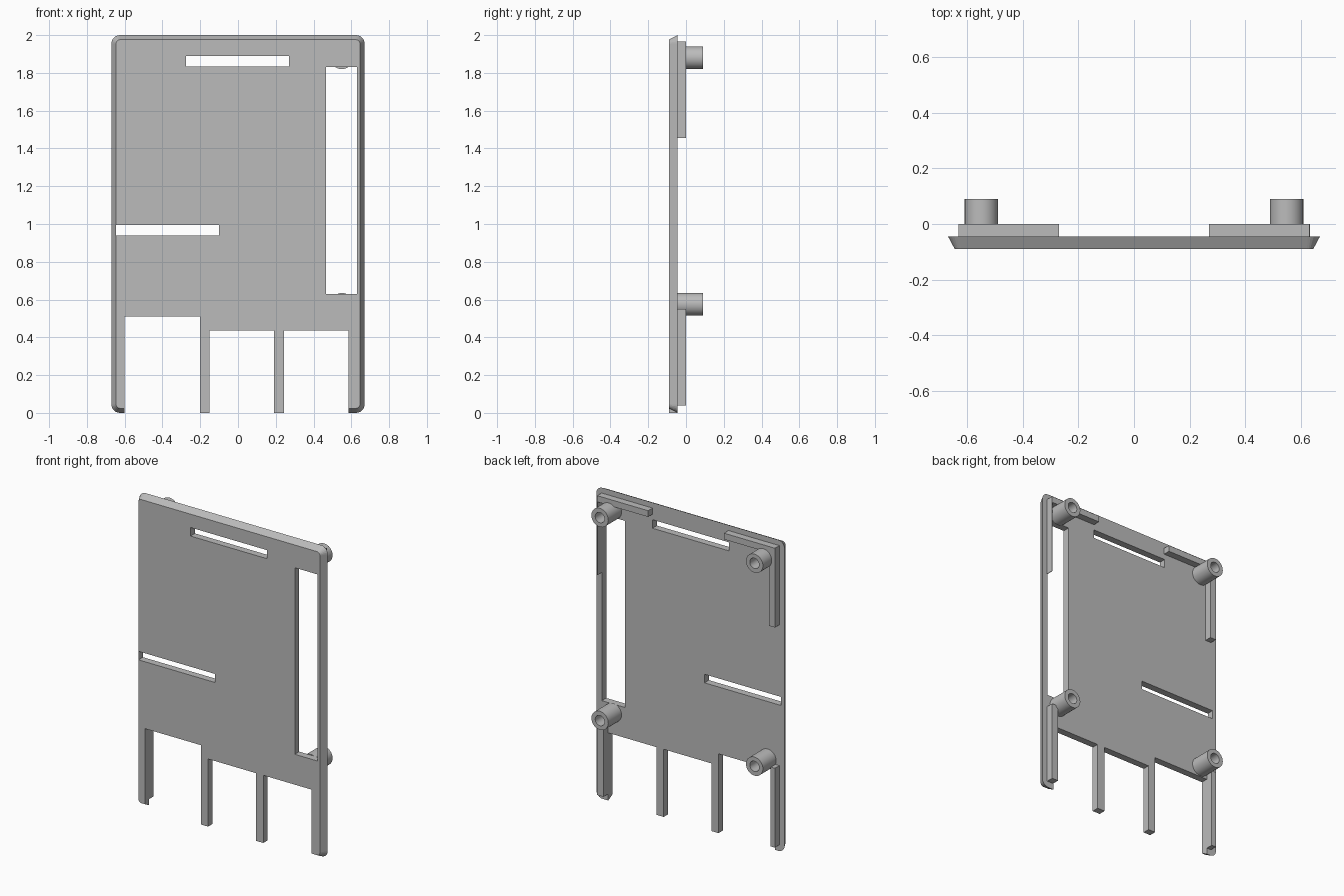
import bpy, bmesh, math
from mathutils import Matrix

if "Cube" in bpy.data.objects:
    bpy.data.objects.remove(bpy.data.objects["Cube"])

grey = bpy.data.materials.new("plain grey")
grey.use_nodes = True
GREY = (0.5, 0.5, 0.5, 1)
grey.diffuse_color = GREY
grey.node_tree.nodes["Principled BSDF"].inputs["Base Color"].default_value = GREY

FRONT, BACK, RAIL, TIP = -0.09, -0.045, 0.0, 0.09


def finish(name, bm):
    bmesh.ops.recalc_face_normals(bm, faces=bm.faces)
    mesh = bpy.data.meshes.new(name)
    bm.to_mesh(mesh)
    bm.free()
    mesh.materials.append(grey)
    obj = bpy.data.objects.new(name, mesh)
    bpy.context.collection.objects.link(obj)
    return obj


def box(name, x0, x1, y0, y1, z0, z1):
    bm = bmesh.new()
    m = Matrix.Translation(((x0 + x1) / 2, (y0 + y1) / 2, (z0 + z1) / 2))
    bmesh.ops.create_cube(bm, size=1, matrix=m @ Matrix.Diagonal((x1 - x0, y1 - y0, z1 - z0, 1)))
    return finish(name, bm)


def rounded_outline(bm, y, inset, radius, steps=6):
    cx, cz = 0.67 - inset - radius, 1 - inset - radius
    ring = []
    for corner, (sx, sz) in enumerate([(1, 1), (-1, 1), (-1, -1), (1, -1)]):
        for i in range(steps + 1):
            a = (corner + i / steps) * math.pi / 2
            ring.append(bm.verts.new((sx * cx + radius * math.cos(a), y,
                                      1 + sz * cz + radius * math.sin(a))))
    return ring


def cut(obj, cutter):
    mod = obj.modifiers.new("cut", 'BOOLEAN')
    mod.operation, mod.solver, mod.object = 'DIFFERENCE', 'EXACT', cutter
    bpy.context.view_layer.objects.active = obj
    bpy.ops.object.modifier_apply(modifier=mod.name)
    bpy.data.objects.remove(cutter)


# Plate whose rim slopes in toward the front
bm = bmesh.new()
front = rounded_outline(bm, FRONT, 0.024, 0.022)
back = rounded_outline(bm, BACK, 0, 0.045)
bm.faces.new(front)
bm.faces.new(back)
for i in range(len(front)):
    j = (i + 1) % len(front)
    bm.faces.new((front[i], front[j], back[j], back[i]))
plate = finish("plate", bm)

# Slots, window and the openings along the bottom
for x0, x1, z0, z1 in [(-0.275, 0.27, 1.835, 1.89), (-0.645, -0.10, 0.94, 0.995),
                       (0.467, 0.63, 0.63, 1.83), (-0.6, -0.2, -0.1, 0.51),
                       (-0.201, 0.585, -0.1, 0.435)]:
    cut(plate, box("cutter", x0, x1, -0.2, 0.2, z0, z1))

# Square prongs between the openings
for name, x0, x1 in [("right_prong", -0.2, -0.15), ("left_prong", 0.19, 0.243)]:
    box(name, x0, x1, FRONT, BACK, 0, 0.436)

# Rails on the back; the left side rail is only a thin lip beside the window
for name, s, lower, upper in [("right", -1, 0.6, 0.59), ("left", 1, 0.587, 0.63)]:
    def rail(part, a, b, z0, z1):
        box(name + part, min(s * a, s * b), max(s * a, s * b), BACK - 0.001, RAIL, z0, z1)
    rail("_top_rail", 0.27, 0.632, 1.925, 1.965)
    rail("_side_rail", upper, 0.634 if s > 0 else 0.632, 1.455, 1.93)
    rail("_lower_rail", lower, 0.632, 0.04, 0.55)

# Hollow screw posts
for name, x, z in [("upper_left", 0.55, 1.88), ("upper_right", -0.55, 1.88),
                   ("lower_left", 0.55, 0.575), ("lower_right", -0.55, 0.575)]:
    bm = bmesh.new()
    rings = []
    for r, y in [(0.06, BACK - 0.001), (0.06, TIP), (0.033, TIP), (0.033, BACK)]:
        n = 40
        rings.append([bm.verts.new((x + r * math.cos(i * math.tau / n), y,
                                    z + r * math.sin(i * math.tau / n))) for i in range(n)])
    for a, b in zip(rings, rings[1:]):
        for i in range(n):
            j = (i + 1) % n
            bm.faces.new((a[i], a[j], b[j], b[i]))
    bm.faces.new(rings[0])
    bm.faces.new(rings[-1])
    post = finish(name + "_post", bm)
    bpy.ops.object.select_all(action='DESELECT')
    post.select_set(True)
    bpy.context.view_layer.objects.active = post
    bpy.ops.object.shade_smooth_by_angle(angle=math.radians(30))
